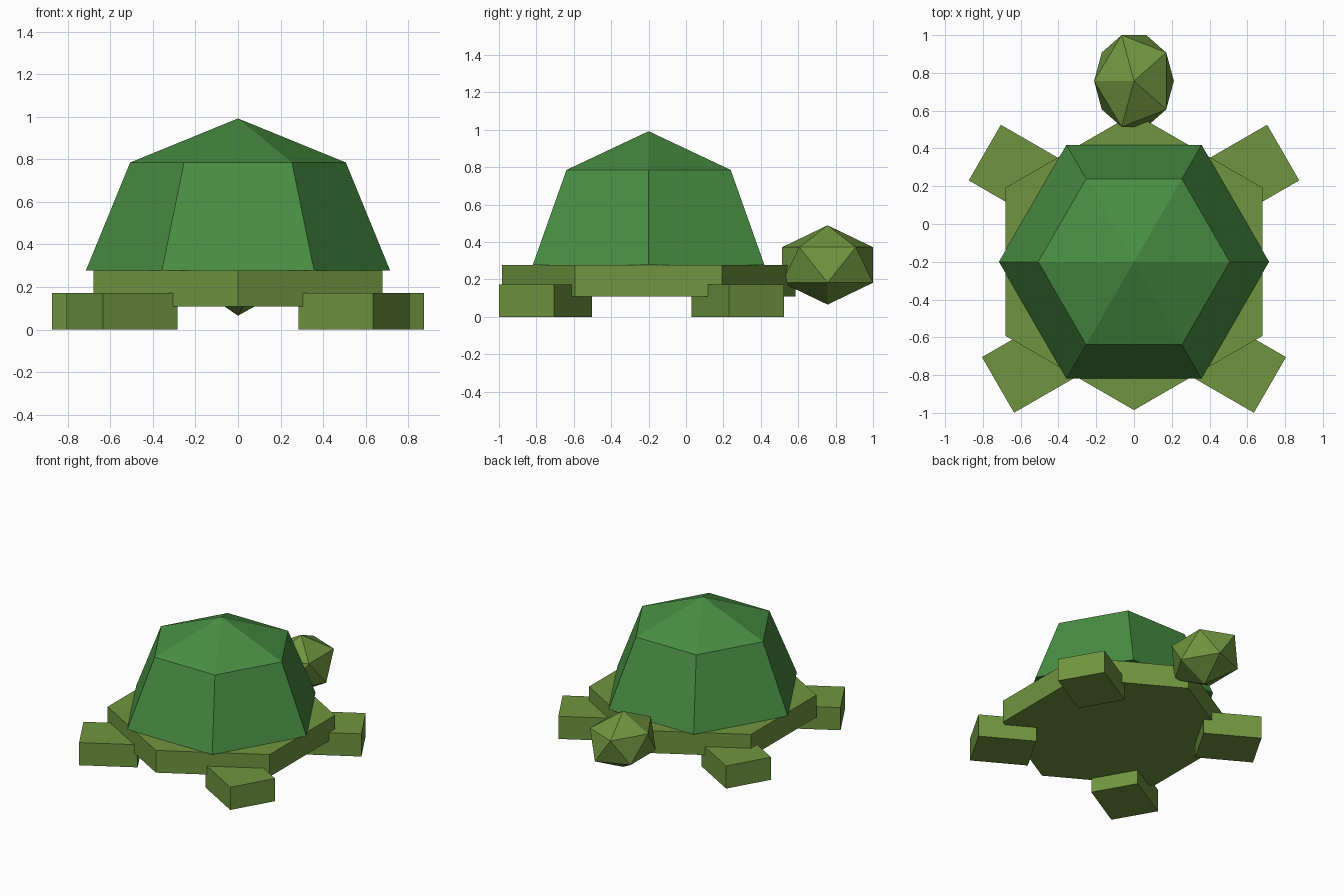
import bpy, bmesh, math
from mathutils import Matrix, Vector

if "Cube" in bpy.data.objects:
    bpy.data.objects.remove(bpy.data.objects["Cube"])


def material(name, rgb):
    m = bpy.data.materials.new(name)
    m.diffuse_color = (*rgb, 1.0)
    m.use_nodes = True
    m.node_tree.nodes["Principled BSDF"].inputs["Base Color"].default_value = m.diffuse_color
    return m


SKIN = material("olive_skin", (0.16, 0.30, 0.05))
SHELL = material("shell_green", (0.065, 0.27, 0.055))


def finish(name, bm, mat):
    bmesh.ops.recalc_face_normals(bm, faces=bm.faces)
    mesh = bpy.data.meshes.new(name)
    bm.to_mesh(mesh)
    bm.free()
    mesh.materials.append(mat)
    obj = bpy.data.objects.new(name, mesh)
    bpy.context.collection.objects.link(obj)
    return obj


def hex_stack(name, rings, turn, mat, apex=None):
    """Stack of six-sided rings (radius, z), closed by a cap or an apex."""
    bm = bmesh.new()
    loops = []
    for r, z in rings:
        loops.append([bm.verts.new((r * math.cos(turn + i * math.pi / 3),
                                    CENTRE_Y + r * math.sin(turn + i * math.pi / 3), z))
                      for i in range(6)])
    bm.faces.new(loops[0])
    for a, b in zip(loops, loops[1:]):
        for i in range(6):
            j = (i + 1) % 6
            bm.faces.new((a[i], a[j], b[j], b[i]))
    top = loops[-1]
    if apex is None:
        bm.faces.new(top)
    else:
        tip = bm.verts.new((0, CENTRE_Y, apex))
        for i in range(6):
            bm.faces.new((top[i], top[(i + 1) % 6], tip))
    return finish(name, bm, mat)


CENTRE_Y = -0.2

# Body slab with corners at the head and tail, shell turned by 30 degrees
hex_stack("body", [(0.785, 0.108), (0.785, 0.277)], math.pi / 2, SKIN)
hex_stack("shell", [(0.715, 0.277), (0.507, 0.785)], 0, SHELL, apex=0.992)

# Faceted head
bm = bmesh.new()
bmesh.ops.create_icosphere(
    bm, subdivisions=1, radius=1,
    matrix=Matrix.Translation((0, 0.757, 0.277))
    @ Matrix.Diagonal((0.236, 0.286, 0.212, 1))
    @ Matrix.Rotation(math.pi, 4, 'Z'))
finish("head", bm, SKIN)

# Four splayed box legs
for label, x, y, slope in (("front", 0.615, 0.277, 30), ("back", 0.545, -0.751, -30)):
    for side, s in (("right", 1), ("left", -1)):
        bm = bmesh.new()
        bmesh.ops.create_cube(
            bm, size=1,
            matrix=Matrix.Translation((s * x, y, 0.086))
            @ Matrix.Rotation(math.radians(s * slope), 4, 'Z')
            @ Matrix.Diagonal((0.404, 0.34, 0.172, 1)))
        finish(f"{label}_{side}_leg", bm, SKIN)
